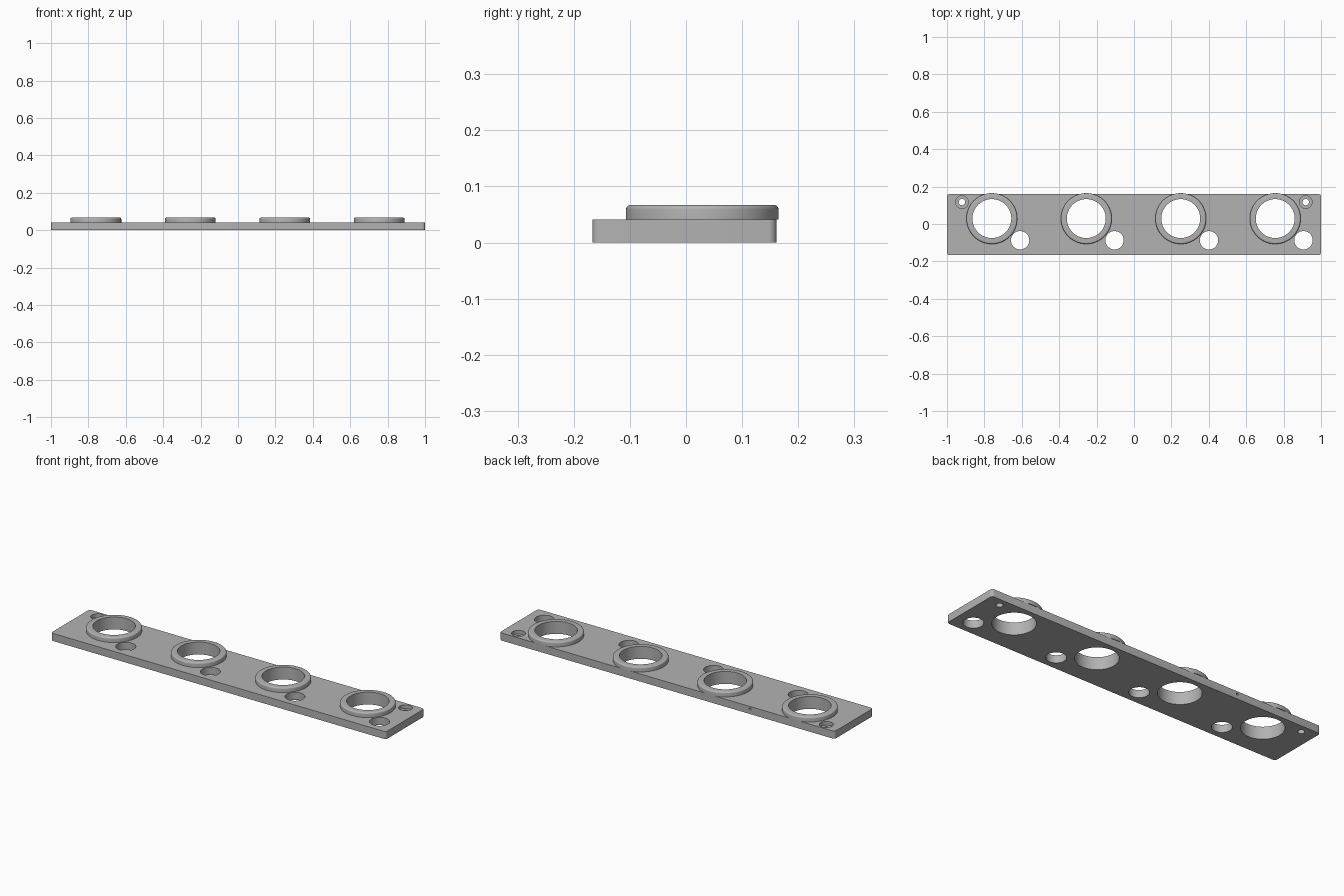
import bpy, bmesh, math

if "Cube" in bpy.data.objects:
    bpy.data.objects.remove(bpy.data.objects["Cube"])

grey = bpy.data.materials.new("plain grey")
grey.use_nodes = True
COLOUR = (0.45, 0.45, 0.45, 1)
grey.diffuse_color = COLOUR
grey.node_tree.nodes["Principled BSDF"].inputs["Base Color"].default_value = COLOUR

THICK = 0.041
TOP = 0.067
BACK, FRONT = 0.161, -0.167
RING_Y, RING_R, BORE_R = 0.029, 0.136, 0.104
RING_XS = [-0.76 + 0.505 * i for i in range(4)]


def make_object(name, bm):
    mesh = bpy.data.meshes.new(name)
    bmesh.ops.recalc_face_normals(bm, faces=bm.faces)
    bm.to_mesh(mesh)
    bm.free()
    mesh.materials.append(grey)
    obj = bpy.data.objects.new(name, mesh)
    bpy.context.collection.objects.link(obj)
    return obj


def smooth(obj):
    bpy.ops.object.select_all(action='DESELECT')
    obj.select_set(True)
    bpy.context.view_layer.objects.active = obj
    bpy.ops.object.shade_smooth_by_angle(angle=math.radians(30))


def lathe(name, profile, x, y, segments=64):
    """Revolve a closed (radius, z) profile about a vertical axis."""
    bm = bmesh.new()
    rings = []
    for i in range(segments):
        a = math.tau * i / segments
        rings.append([bm.verts.new((x + r * math.cos(a), y + r * math.sin(a), z))
                      for r, z in profile])
    n = len(profile)
    for i in range(segments):
        a, b = rings[i], rings[(i + 1) % segments]
        for j in range(n):
            k = (j + 1) % n
            bm.faces.new((a[j], b[j], b[k], a[k]))
    return make_object(name, bm)


def drill(target, radius, centre, depth, rotation=(0, 0, 0)):
    """Cut a round hole with a temporary cylinder."""
    bpy.ops.mesh.primitive_cylinder_add(vertices=64, radius=radius, depth=depth,
                                        location=centre, rotation=rotation)
    cutter = bpy.context.object
    cutter.hide_render = True
    mod = target.modifiers.new("hole", 'BOOLEAN')
    mod.operation = 'DIFFERENCE'
    mod.solver = 'EXACT'
    mod.object = cutter
    bpy.context.view_layer.objects.active = target
    bpy.ops.object.modifier_apply(modifier=mod.name)
    bpy.data.objects.remove(cutter)


# Base plate with rounded vertical corners
bm = bmesh.new()
bmesh.ops.create_cube(bm, size=1)
for v in bm.verts:
    v.co.x *= 2
    v.co.y = BACK if v.co.y > 0 else FRONT
    v.co.z = THICK if v.co.z > 0 else 0
corners = [e for e in bm.edges if abs(e.verts[0].co.z - e.verts[1].co.z) > 0.01]
bmesh.ops.bevel(bm, geom=corners, offset=0.014, segments=5, profile=0.5, affect='EDGES')
plate = make_object("base_plate", bm)

# Large bores and the small holes beside them
for x in RING_XS:
    drill(plate, BORE_R, (x, RING_Y, 0), 0.2)
    drill(plate, 0.049, (x + 0.151, -0.087, 0), 0.2)

# Counterbored screw holes at both ends
for x in (-0.92, 0.918):
    drill(plate, 0.017, (x, 0.117, 0), 0.2)
    drill(plate, 0.034, (x, 0.117, THICK), 0.04)

# Tiny blind hole in the back edge
drill(plate, 0.006, (-0.495, BACK, 0.027), 0.03, (math.pi / 2, 0, 0))
smooth(plate)

# Raised collars with a rounded outer rim
FILLET = 0.008
profile = [(BORE_R, THICK), (RING_R, THICK)]
for i in range(6):
    a = math.pi / 2 * i / 5
    profile.append((RING_R - FILLET + FILLET * math.cos(a),
                    TOP - FILLET + FILLET * math.sin(a)))
profile.append((BORE_R, TOP))
for i, x in enumerate(RING_XS):
    smooth(lathe(f"collar_{i + 1}", profile, x, RING_Y))
